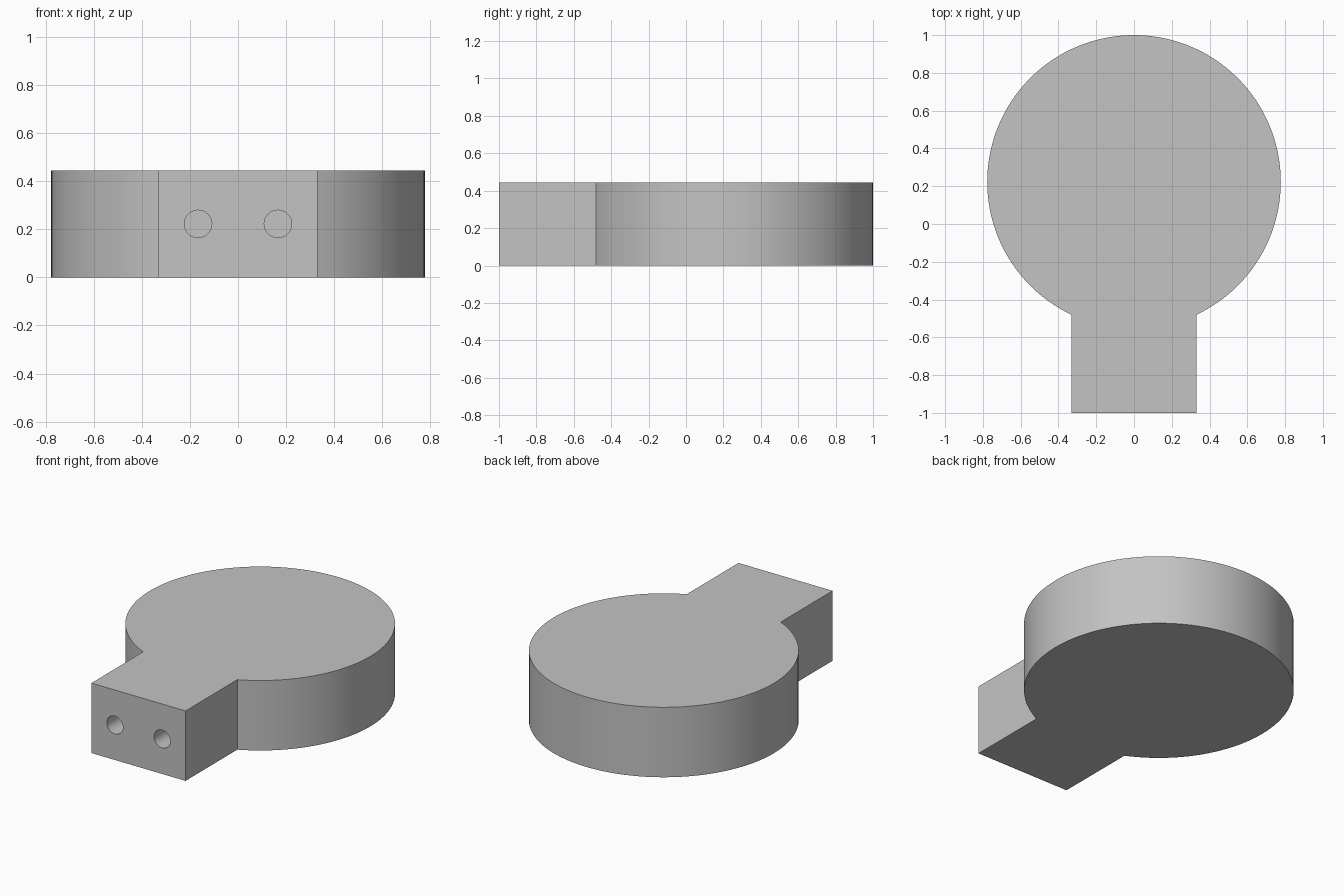
import bpy
import bmesh
import math
from mathutils import Matrix

HEIGHT = 0.445
RADIUS = 0.777
CENTRE_Y = 1 - RADIUS
NECK = 0.331           # half width of the neck
HOLE_X, HOLE_R, HOLE_DEPTH = 0.166, 0.057, 0.5
ARC_STEPS = 120

cube = bpy.data.objects.get("Cube")
if cube:
    bpy.data.objects.remove(cube, do_unlink=True)

grey = bpy.data.materials.new("plain_grey")
grey.use_nodes = True
colour = (0.55, 0.55, 0.55, 1)
grey.diffuse_color = colour
grey.node_tree.nodes["Principled BSDF"].inputs["Base Color"].default_value = colour


def make_object(name, bm):
    bmesh.ops.recalc_face_normals(bm, faces=bm.faces)
    mesh = bpy.data.meshes.new(name)
    bm.to_mesh(mesh)
    bm.free()
    mesh.materials.append(grey)
    obj = bpy.data.objects.new(name, mesh)
    bpy.context.collection.objects.link(obj)
    return obj


# Disc and neck as one extruded outline
half_gap = math.asin(NECK / RADIUS)
start = -math.pi / 2 + half_gap
sweep = 2 * math.pi - 2 * half_gap
outline = [(-NECK, -1), (NECK, -1)]
for i in range(ARC_STEPS + 1):
    a = start + sweep * i / ARC_STEPS
    outline.append((RADIUS * math.cos(a), CENTRE_Y + RADIUS * math.sin(a)))

bm = bmesh.new()
base = bm.faces.new([bm.verts.new((x, y, 0)) for x, y in outline])
top = bmesh.ops.extrude_face_region(bm, geom=[base], use_keep_orig=True)
bmesh.ops.translate(bm, vec=(0, 0, HEIGHT),
                    verts=[v for v in top["geom"] if isinstance(v, bmesh.types.BMVert)])
body = make_object("disc_with_neck", bm)

# Pair of blind holes bored into the neck's front face
bm = bmesh.new()
for side in (-1, 1):
    place = (Matrix.Translation((side * HOLE_X, -1, HEIGHT / 2))
             @ Matrix.Rotation(math.pi / 2, 4, "X"))
    bmesh.ops.create_cone(bm, cap_ends=True, segments=48, radius1=HOLE_R,
                          radius2=HOLE_R, depth=2 * HOLE_DEPTH, matrix=place)
cutter = make_object("hole_cutter", bm)
cutter.hide_render = True

bpy.context.view_layer.objects.active = body
for obj in bpy.context.selected_objects:
    obj.select_set(False)
body.select_set(True)
bore = body.modifiers.new("bore_holes", "BOOLEAN")
bore.operation = "DIFFERENCE"
bore.solver = "EXACT"
bore.object = cutter
bpy.ops.object.modifier_apply(modifier=bore.name)
bpy.data.objects.remove(cutter, do_unlink=True)

# Smooth round walls, sharp rims
bpy.ops.object.shade_smooth_by_angle(angle=math.radians(20))
